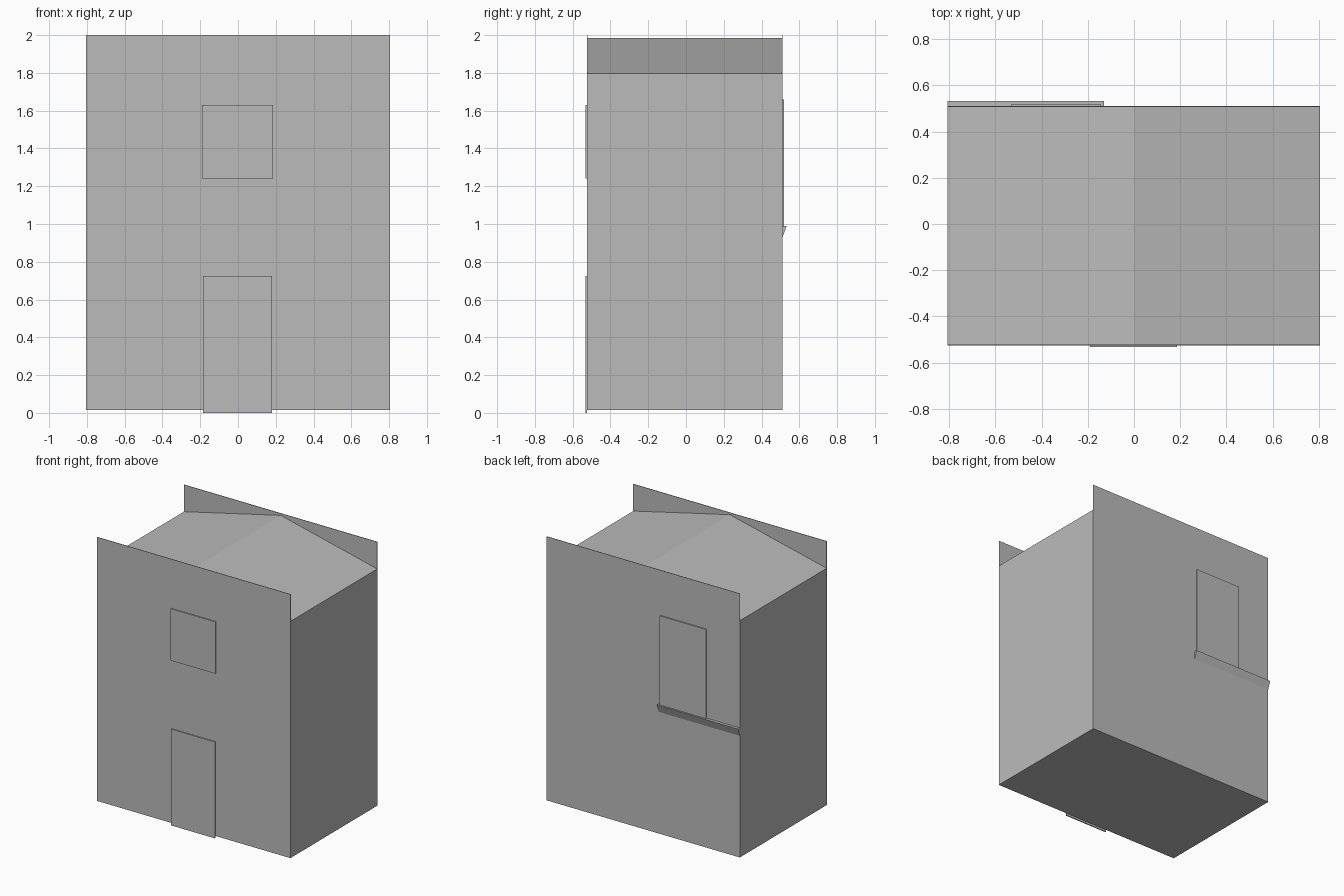
import bpy
import bmesh
from math import cos, sin, pi
from mathutils import Matrix

cube = bpy.data.objects.get("Cube")
if cube:
    bpy.data.objects.remove(cube, do_unlink=True)

plaster = bpy.data.materials.new("plain_grey")
plaster.use_nodes = True
GREY = (0.5, 0.5, 0.5, 1)
plaster.diffuse_color = GREY
plaster.node_tree.nodes["Principled BSDF"].inputs["Base Color"].default_value = GREY

# Main dimensions
X0, X1 = -0.806, 0.804
FRONT, BACK = -0.525, 0.511
BASE, EAVE, RIDGE, TOP = 0.015, 1.797, 1.985, 2.0
FLOOR_LOW, FLOOR_TOP = 0.91, 0.98
STAIR_X, STAIR_Y = -0.13, 0.3
T = 0.004


def prism(name, profile, start, end, axis="y"):
    """Extrude a profile (across, z) along the y or x axis."""
    bm = bmesh.new()

    def ring(d):
        return [bm.verts.new((a, d, z) if axis == "y" else (d, a, z)) for a, z in profile]

    r0, r1 = ring(start), ring(end)
    bm.faces.new(r0)
    bm.faces.new(r1[::-1])
    n = len(profile)
    for i in range(n):
        j = (i + 1) % n
        bm.faces.new((r0[i], r0[j], r1[j], r1[i]))
    bmesh.ops.recalc_face_normals(bm, faces=bm.faces)
    mesh = bpy.data.meshes.new(name)
    bm.to_mesh(mesh)
    bm.free()
    mesh.materials.append(plaster)
    obj = bpy.data.objects.new(name, mesh)
    bpy.context.collection.objects.link(obj)
    return obj


def box(name, xs, ys, zs):
    (a, b), (low, high) = xs, zs
    return prism(name, [(a, low), (b, low), (b, high), (a, high)], *ys)


def half_log(name, centre, z, start, end, axis="y", r=0.035):
    arc = [(centre + r * cos(pi + pi * i / 8), z + r * sin(pi + pi * i / 8)) for i in range(9)]
    return prism(name, arc, start, end, axis)


# Walls: front and back rise past the roof as parapets
box("front_wall", (X0, X1), (FRONT, FRONT + T), (BASE, TOP))
box("back_wall", (X0, X1), (BACK - T, BACK), (BASE, TOP))
box("right_wall", (X0, X0 + T), (FRONT, BACK), (BASE, EAVE))
box("left_wall", (X1 - T, X1), (FRONT, BACK), (BASE, EAVE))
box("ground_floor", (X0, X1), (FRONT, BACK), (BASE, BASE + T))

# Roof slopes
for side, edge in (("right", X0), ("left", X1)):
    prism(side + "_roof", [(edge, EAVE), (0, RIDGE), (0, RIDGE - T), (edge, EAVE - T)],
          FRONT, BACK)

# Roof logs under the slopes
for i in range(-3, 4):
    x = i * 0.225
    z = RIDGE - (RIDGE - EAVE) * abs(x) / X1 - 0.015
    half_log("roof_log", x, z, FRONT + T, BACK - T)

# Doors and window
box("front_door", (-0.185, 0.18), (FRONT - 0.008, FRONT), (0, 0.725))
box("front_window", (-0.19, 0.186), (FRONT - 0.008, FRONT), (1.24, 1.63))
box("back_door", (-0.53, -0.145), (BACK, BACK + 0.009), (0.985, 1.66))

# Tapered ledge below the back door
prism("back_ledge", [(BACK, 0.93), (BACK + 0.022, 0.99), (BACK, 0.99)], X0, STAIR_X, "x")

# Upper floor with an opening over the stairs
box("upper_floor_front", (X0 + T, X1 - T), (FRONT + T, STAIR_Y), (FLOOR_LOW, FLOOR_TOP))
box("upper_floor_back", (X0 + T, STAIR_X), (STAIR_Y, BACK - T), (FLOOR_LOW, FLOOR_TOP))
for x in (-0.62, -0.33):
    half_log("floor_log", x, FLOOR_LOW, FRONT + T, BACK - T)
for y in (-0.29, 0.0):
    half_log("floor_cross_log", y, FLOOR_LOW, STAIR_X, X1 - T, "x")

# Stairs along the back wall
STEPS = 10
run, rise = (0.6 - STAIR_X) / STEPS, FLOOR_LOW / STEPS
steps = [(STAIR_X, BASE + T), (0.6, BASE + T)]
for i in range(STEPS):
    x, z = 0.6 - i * run, BASE + (i + 1) * rise
    steps += [(x, z), (x - run, z)]
prism("stairs", steps, STAIR_Y, BACK - T)

# Inner room and bench
box("inner_room", (X0 + T, -0.535), (FRONT + T, 0.02), (FLOOR_TOP, 1.78))
box("inner_bench", (X0 + T, -0.17), (0.2, BACK - T), (0.1, 0.6))
